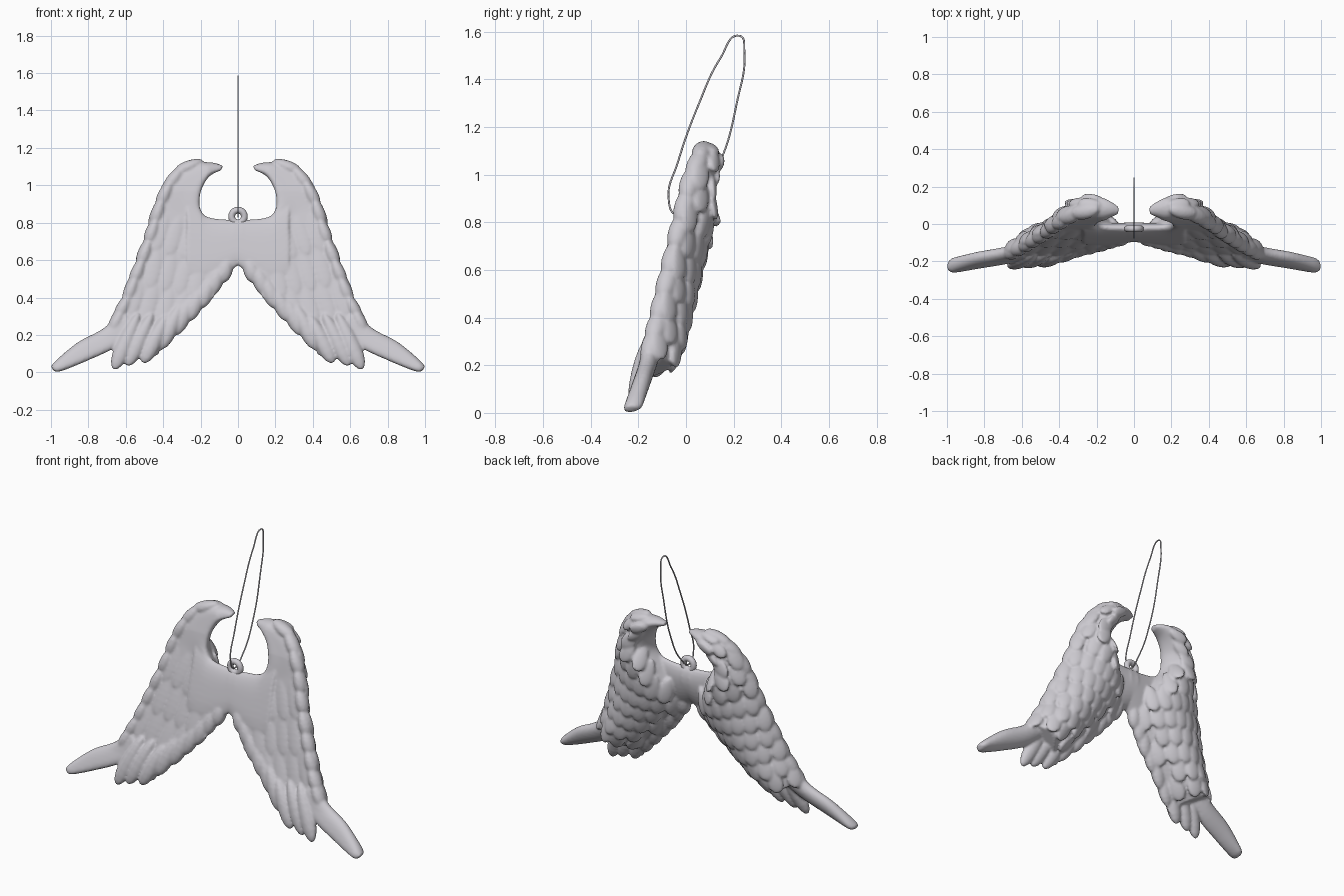
import bpy, bmesh, math
from mathutils import Vector

if "Cube" in bpy.data.objects:
    bpy.data.objects.remove(bpy.data.objects["Cube"])

grey = bpy.data.materials.new("pale_grey")
grey.diffuse_color = (0.60, 0.585, 0.625, 1)
grey.use_nodes = True
grey.node_tree.nodes["Principled BSDF"].inputs["Base Color"].default_value = grey.diffuse_color

# Wing cross lines: outer edge x, z then inner edge x, z, from shoulder hook to tip
WING = [(.08, 1.105, .09, 1.08), (.14, 1.122, .15, 1.05), (.23, 1.118, .19, .99),
        (.325, 1.075, .205, .925), (.395, .985, .195, .86), (.445, .88, .12, .76),
        (.485, .76, .04, .64), (.53, .63, .08, .53), (.57, .52, .165, .42),
        (.61, .41, .26, .31), (.655, .31, .37, .21), (.68, .25, .47, .14)]
BRIDGE = [(.27, .93, .27, .5), (.21, .88, .21, .48), (.17, .835, .13, .5),
          (.08, .818, .05, .54), (-.03, .818, -.03, .59)]
LONG_FEATHER = [(.62, .33, .54, .22), (.72, .235, .66, .13), (.85, .165, .81, .06),
                (.95, .085, .92, .015), (.99, .045, .965, .003), (1.0, .03, .985, .008)]


def plane(z):
    return -.05 + .235 * (z - .7) + .22 * max(0, z - .97) - .12 * max(0, .2 - z)


def section(secs, t):
    """Smoothly interpolated cross line"""
    i = max(0, min(int(t), len(secs) - 2))
    f = t - i
    g = lambda k: Vector(secs[max(0, min(k, len(secs) - 1))])
    a, b, c, d = g(i - 1), g(i), g(i + 1), g(i + 2)
    return .5 * (2 * b + (c - a) * f + (2 * a - 5 * b + 4 * c - d) * f * f
                 + (3 * b - a - 3 * c + d) * f ** 3)


def surf(secs, t, u, back, dome=.095):
    """Point on the back or front skin of a lofted part"""
    ox, oz, ix, iz = section(secs, t)
    x, z = ox + (ix - ox) * u, oz + (iz - oz) * u
    width = math.hypot(ix - ox, iz - oz)
    rim = min(.034 + .12 * max(0, z - .97), .5 * width + .005)
    rim *= math.sqrt(max(0, 1 - abs(2 * u - 1) ** 2.5))
    bump = min(dome, .3 * width) * math.sin(math.pi * u)
    y = plane(z) + (rim + bump if back else -rim + .2 * bump)
    return Vector((x, y, z))


def loft(bm, secs, dome, steps=5, n=16):
    us = [.5 - .5 * math.cos(math.pi * k / n) for k in range(n + 1)]
    rings = []
    for k in range((len(secs) - 1) * steps + 1):
        t = k / steps
        pts = [surf(secs, t, u, True, dome) for u in us]
        pts += [surf(secs, t, u, False, dome) for u in us[-2:0:-1]]
        rings.append([bm.verts.new(p) for p in pts])
    m = len(rings[0])
    for r, s in zip(rings, rings[1:]):
        for j in range(m):
            bm.faces.new((r[j], r[(j + 1) % m], s[(j + 1) % m], s[j]))
    bm.faces.new(rings[0][::-1])
    bm.faces.new(rings[-1])


def feather(bm, c, w, d, n, width, length, thick):
    """Teardrop with a broad rounded tip along d"""
    for v in bmesh.ops.create_uvsphere(bm, u_segments=16, v_segments=10, radius=.5)['verts']:
        p = v.co.copy()
        taper = .9 + .4 * p.z
        v.co = c + w * (p.x * width * taper) + n * (p.y * thick) + d * (p.z * length)


def frame(t, u, back):
    """Surface point, cross direction, feather direction and outward normal"""
    e = .02
    p = surf(WING, t, u, back)
    du = (surf(WING, t, u + e, back) - surf(WING, t, u - e, back)).normalized()
    dt = surf(WING, min(t + .1, 11), u, back) - surf(WING, t - .1, u, back)
    n = dt.cross(du).normalized()
    return p, du, du.cross(n).normalized(), n


bm = bmesh.new()
loft(bm, WING, .095)
loft(bm, BRIDGE, .02)
loft(bm, LONG_FEATHER, .012)

# Overlapping scale rows on the back
row, t = 0, 2.1
while t < 10.9:
    s = section(WING, t)
    width = math.hypot(s[2] - s[0], s[3] - s[1])
    count = max(3, round(width / .07))
    u_end = .72 if t < 4.3 else .86 if t < 6.3 else .96
    for k in range(count):
        u = .05 + .91 * (k + (.3 if row % 2 else 0)) / (count - .7)
        if u > u_end:
            continue
        p, w, d, n = frame(t, u, True)
        lift = .17
        d2 = (d + n * lift).normalized()
        n2 = (n - d * lift).normalized()
        size = .75 if t < 3.2 else 1
        feather(bm, p + n * .001, w, d2, n2, .096 * size, .165 * size, .036)
    row += 1
    t += .8

# Scalloped leading edge
for k in range(10):
    t = 2.5 + k * .88
    p = surf(WING, t, .035, False)
    q = surf(WING, t + .1, .035, False)
    d = (q - p).normalized()
    n = (Vector((0, 1, 0)) - d * d.y).normalized()
    feather(bm, p + Vector((-.012, .015, 0)), d.cross(n), d, n, .08, .17, .085)

# Faint long feathers on the front
for row, t in enumerate((5.8, 7.3, 8.8, 10.2)):
    s = section(WING, t)
    count = max(3, round(math.hypot(s[2] - s[0], s[3] - s[1]) / .085))
    for k in range(count):
        u = .15 + .78 * (k + .4 * (row % 2)) / (count - .6)
        if s[0] + (s[2] - s[0]) * u < .12:
            continue
        p, w, d, n = frame(t, u, False)
        n = -n
        d = (d + n * .03).normalized()
        feather(bm, p - n * .002, w, d, n, .085, .25, .016)

# Flight feathers along the lower edge: tip x, tip z, angle, length
for x, z, ang, length in ((.665, .015, 24, .34), (.595, .035, 26, .32), (.51, .05, 27, .3),
                          (.42, .125, 26, .28), (.345, .2, 26, .25), (.275, .275, 25, .22),
                          (.21, .345, 24, .2), (.155, .415, 23, .18), (.1, .48, 22, .16)):
    a = math.radians(ang)
    d = Vector((math.sin(a), -.235 * math.cos(a), -math.cos(a))).normalized()
    w = Vector((math.cos(a), .235 * math.sin(a), math.sin(a))).normalized()
    n = w.cross(d).normalized()
    c = Vector((x, plane(z) + .005, z)) - d * (length / 2)
    feather(bm, c, w, d, n, .1, length, .075)

bmesh.ops.recalc_face_normals(bm, faces=bm.faces)
me = bpy.data.meshes.new("wings")
bm.to_mesh(me)
bm.free()
wings = bpy.data.objects.new("wings", me)
bpy.context.collection.objects.link(wings)
me.materials.append(grey)
wings.modifiers.new("mirror", 'MIRROR')
rm = wings.modifiers.new("fuse", 'REMESH')
rm.mode = 'VOXEL'
rm.voxel_size = .0085
rm.use_smooth_shade = True
sm = wings.modifiers.new("soften", 'SMOOTH')
sm.factor = .5
sm.iterations = 2

# Hanging ring
bpy.ops.mesh.primitive_torus_add(location=(0, -.025, .833), rotation=(math.pi / 2, 0, 0),
                                 major_radius=.034, minor_radius=.018,
                                 major_segments=32, minor_segments=14)
ring = bpy.context.object
ring.name = "hanging_ring"
ring.data.materials.append(grey)
bpy.ops.object.shade_smooth()

# Cord loop leaning backwards through the ring
cu = bpy.data.curves.new("cord_loop", 'CURVE')
cu.dimensions = '3D'
cu.bevel_depth = .004
cu.bevel_resolution = 2
sp = cu.splines.new('BEZIER')
path = [(-.04, .832), (-.073, .9), (-.035, 1.05), (.055, 1.3), (.145, 1.49), (.225, 1.583),
        (.245, 1.52), (.213, 1.3), (.15, 1.07), (.05, .89)]
sp.bezier_points.add(len(path) - 1)
for bp, (y, z) in zip(sp.bezier_points, path):
    bp.co = (0, y, z)
    bp.handle_left_type = bp.handle_right_type = 'AUTO'
sp.use_cyclic_u = True
cu.materials.append(grey)
cord = bpy.data.objects.new("cord_loop", cu)
bpy.context.collection.objects.link(cord)
